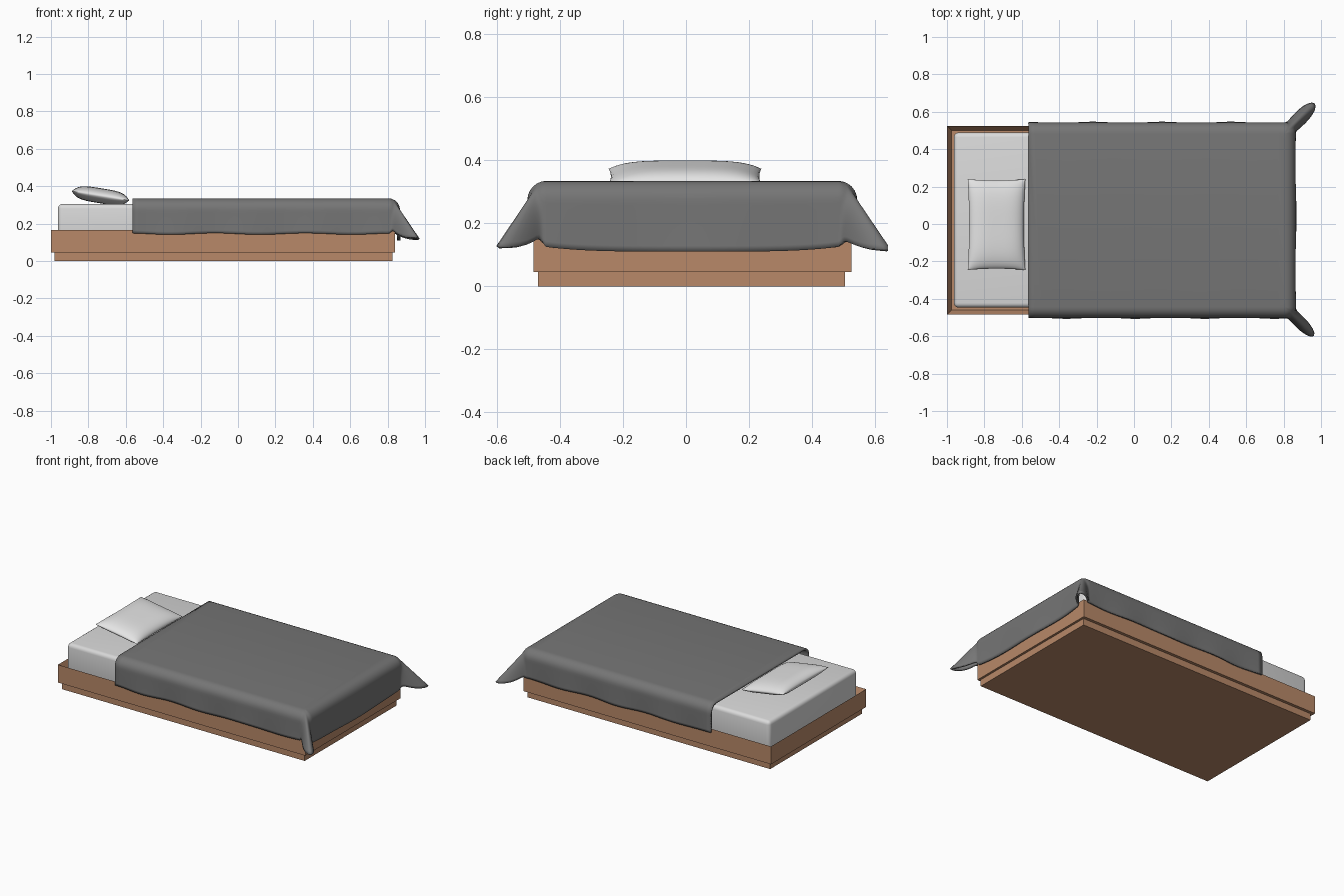
import bpy, bmesh, math

if "Cube" in bpy.data.objects:
    bpy.data.objects.remove(bpy.data.objects["Cube"])

def material(name, rgb):
    m = bpy.data.materials.new(name)
    m.diffuse_color = (*rgb, 1)
    m.use_nodes = True
    m.node_tree.nodes["Principled BSDF"].inputs["Base Color"].default_value = m.diffuse_color
    return m

WOOD = material("warm wood", (0.48, 0.25, 0.14))
SHEET = material("mattress white", (0.70, 0.70, 0.70))
PILLOW = material("pillow white", (0.78, 0.78, 0.78))
GREY = material("blanket grey", (0.18, 0.18, 0.18))

def finish(name, bm, mat, smooth=None):
    me = bpy.data.meshes.new(name)
    bm.to_mesh(me)
    bm.free()
    ob = bpy.data.objects.new(name, me)
    bpy.context.collection.objects.link(ob)
    me.materials.append(mat)
    if smooth:
        bpy.ops.object.select_all(action='DESELECT')
        ob.select_set(True)
        bpy.context.view_layer.objects.active = ob
        bpy.ops.object.shade_smooth_by_angle(angle=math.radians(smooth))
    return ob

def box(x0, x1, y0, y1, z0, z1):
    bm = bmesh.new()
    bmesh.ops.create_cube(bm, size=1)
    for v in bm.verts:
        v.co = (x0 if v.co.x < 0 else x1, y0 if v.co.y < 0 else y1, z0 if v.co.z < 0 else z1)
    return bm

# Recessed plinth and tray-shaped frame
finish("base_plinth", box(-0.98, 0.825, -0.47, 0.505, 0, 0.046), WOOD)
bm = box(-1.0, 0.84, -0.485, 0.525, 0.045, 0.165)
top = max(bm.faces, key=lambda f: f.calc_center_median().z)
bmesh.ops.inset_individual(bm, faces=[top], thickness=0.036)
bmesh.ops.translate(bm, verts=list(top.verts), vec=(0, 0, -0.06))
finish("bed_frame", bm, WOOD)

# Mattress with rounded edges
bm = box(-0.963, 0.80, -0.447, 0.489, 0.10, 0.305)
bmesh.ops.bevel(bm, geom=list(bm.edges), offset=0.025, segments=4, profile=0.5, affect='EDGES')
finish("mattress", bm, SHEET, 40)

# Pillow: two puffed grids meeting at a pinched seam, tilted towards the foot
bm = bmesh.new()
N = 24
for side in (1, -1):
    rows = []
    for i in range(N + 1):
        u = math.sin((i / N - 0.5) * math.pi)
        row = []
        for j in range(N + 1):
            v = math.sin((j / N - 0.5) * math.pi)
            puff = max(0, (1 - u ** 4) * (1 - v ** 4)) ** 0.6
            row.append(bm.verts.new((0.156 * u * (1 - 0.05 * (1 - v * v)),
                                     0.243 * v * (1 - 0.03 * (1 - u * u)),
                                     side * 0.04 * puff)))
        rows.append(row)
    for i in range(N):
        for j in range(N):
            q = [rows[i][j], rows[i + 1][j], rows[i + 1][j + 1], rows[i][j + 1]]
            bm.faces.new(q[::side])
bmesh.ops.remove_doubles(bm, verts=bm.verts, dist=0.0002)
pillow = finish("pillow", bm, PILLOW, 60)
pillow.location = (-0.735, -0.003, 0.349)
pillow.rotation_euler.y = 0.16

# Blanket: flat top with an overhang swept round three sides, flaring at the foot corners
HEAD, FOOT, Y0, Y1, TOP, R = -0.565, 0.805, -0.443, 0.483, 0.335, 0.06
L_SIDE, L_FOOT = 0.224, 0.259
path = []  # (x, y, direction angle, hem length, flare)

def fan(x, y, start, la, lb, corner, power):
    steps = 24
    for k in range(1, steps):
        t = k / steps
        s2 = math.sin(math.pi * t) ** 2
        flare = s2 ** power
        base = la + (lb - la) * t
        length = base + (corner - base) * flare - 0.12 * s2 * (1 - s2)
        path.append((x, y, start + t * math.pi / 2, length, flare))

def side(y, angle, xs):
    for x in xs:
        path.append((x, y, angle, L_SIDE + 0.004 * math.sin(13 * x), 0))

xs = [HEAD + (FOOT - HEAD) * i / 40 for i in range(41)]
side(Y0, -math.pi / 2, xs)
fan(FOOT, Y0, -math.pi / 2, L_SIDE, L_FOOT - 0.015, 0.305, 2.2)
for i in range(31):
    t = i / 30
    path.append((FOOT, Y0 + (Y1 - Y0) * t, 0, L_FOOT - 0.015 * abs(2 * t - 1) ** 4, 0))
fan(FOOT, Y1, 0, L_FOOT - 0.015, L_SIDE, 0.318, 1.5)
side(Y1, math.pi / 2, xs[::-1])

bm = bmesh.new()
RINGS = 14
grid = []
for x, y, ang, length, flare in path:
    phi = math.pi / 2 - math.radians(43) * flare      # final hanging steepness
    col = []
    for k in range(RINGS + 1):
        s = length * k / RINGS
        a = min(s / R, phi)
        rest = max(0, s - phi * R)
        out = R * math.sin(a) + rest * math.cos(phi)
        out += 0.004 * (k / RINGS) ** 2 * math.sin(17 * x + 11 * y)
        drop = R * (1 - math.cos(a)) + rest * math.sin(phi)
        col.append(bm.verts.new((x + out * math.cos(ang), y + out * math.sin(ang), TOP - drop)))
    grid.append(col)
for a, b in zip(grid, grid[1:]):
    for k in range(RINGS):
        bm.faces.new((a[k], a[k + 1], b[k + 1], b[k]))
bm.faces.new([c[0] for c in grid])
bmesh.ops.remove_doubles(bm, verts=bm.verts, dist=0.0002)
blanket = finish("blanket", bm, GREY, 60)
mod = blanket.modifiers.new("thickness", 'SOLIDIFY')
mod.thickness = 0.012
mod.offset = -1
